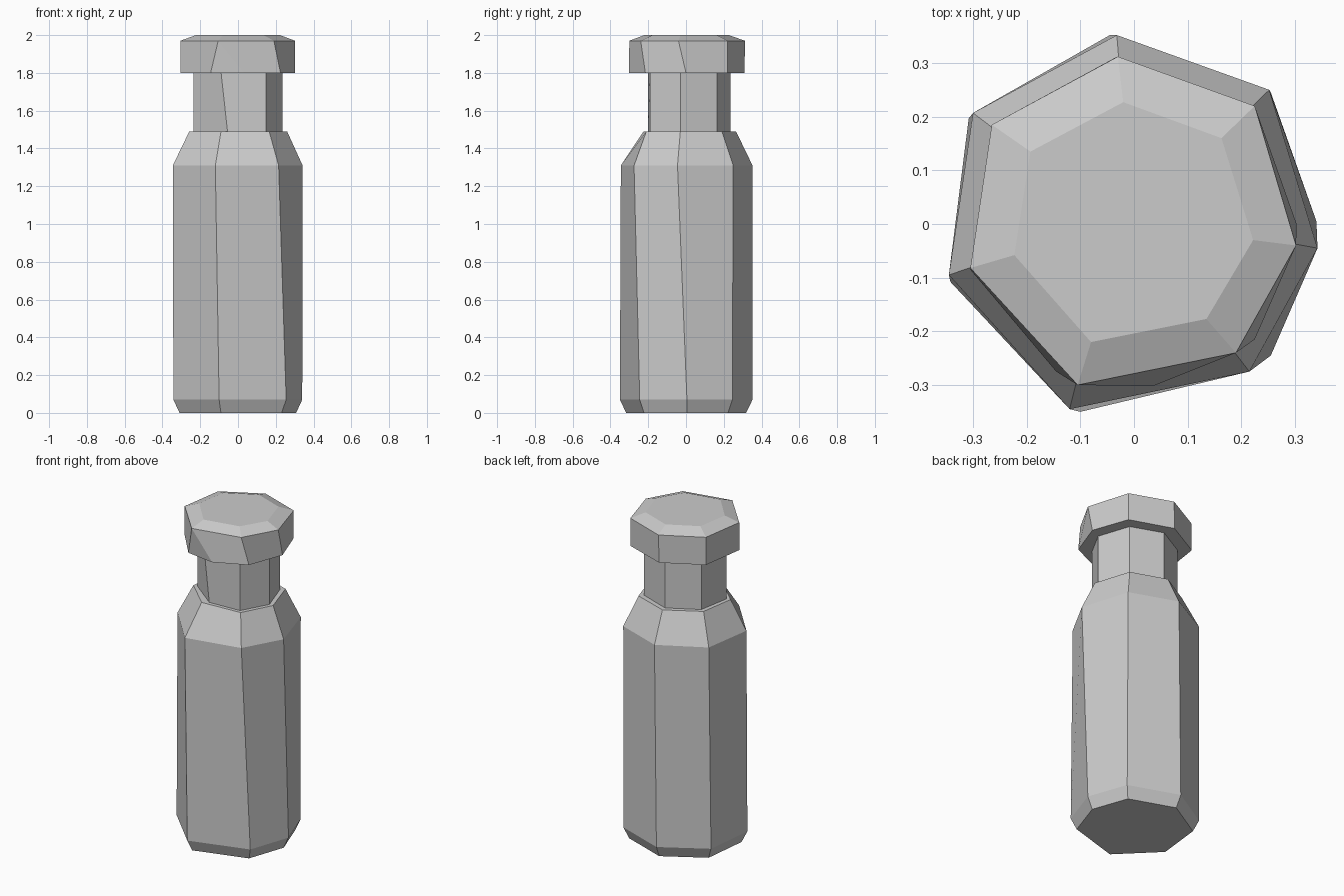
import bpy, bmesh

if "Cube" in bpy.data.objects:
    bpy.data.objects.remove(bpy.data.objects["Cube"])


def loft(name, rings):
    """Closed flat-shaded solid through (z, [(x, y), ...]) rings of equal count."""
    bm = bmesh.new()
    loops = [[bm.verts.new((x, y, z)) for x, y in pts] for z, pts in rings]
    for a, b in zip(loops, loops[1:]):
        for i in range(len(a)):
            j = (i + 1) % len(a)
            bm.faces.new((a[i], a[j], b[j], b[i]))
    bm.faces.new(loops[0][::-1])
    bm.faces.new(loops[-1])
    bmesh.ops.remove_doubles(bm, verts=bm.verts[:], dist=1e-4)
    bmesh.ops.recalc_face_normals(bm, faces=bm.faces[:])
    mesh = bpy.data.meshes.new(name)
    bm.to_mesh(mesh)
    bm.free()
    ob = bpy.data.objects.new(name, mesh)
    bpy.context.collection.objects.link(ob)
    return ob


def scaled(pts, s):
    return [(x * s, y * s) for x, y in pts]


# Bottle body: chamfered base, slightly twisted wall, sloped shoulder
base = [(-.10, -.35), (.255, -.245), (.34, .005), (.255, .245),
        (-.045, .352), (-.308, .197), (-.342, -.108)]
wall_top = [(-.12, -.345), (.215, -.275), (.342, -.045), (.252, .25),
            (-.032, .352), (-.30, .207), (-.345, -.095)]
shoulder = [(-.09, -.225), (.165, -.21), (.26, -.03), (.19, .19),
            (-.025, .265), (-.225, .15), (-.258, -.065)]
loft("bottle_body", [(0, scaled(base, .905)), (.07, base),
                     (1.31, wall_top), (1.49, shoulder)])

# Neck with a slightly dented front corner
neck_back = [(.148, -.19), (.235, -.03), (.17, .165),
             (-.022, .235), (-.2, .137), (-.235, -.06)]
loft("neck", [(1.485, [(-.055, -.2)] + neck_back),
              (1.805, [(-.09, -.2)] + neck_back)])

# Stopper cap: one extra corner along the lower front edge
cap_low = [(-.145, -.275), (.035, -.302), (.225, -.215), (.303, 0),
           (.225, .22), (-.035, .31), (-.265, .185), (-.305, -.085)]
cap_rim = [(-.105, -.30), (-.105, -.30), (.19, -.24), (.302, -.04),
           (.225, .22), (-.03, .312), (-.265, .185), (-.305, -.082)]
cap_top = [(-.08, -.22), (-.08, -.22), (.135, -.177), (.222, -.03),
           (.163, .16), (-.02, .227), (-.193, .135), (-.223, -.058)]


def clean_loft_cap():
    """Loft the cap, collapsing the repeated front corner into triangles."""
    bm = bmesh.new()
    loops = [[bm.verts.new((x, y, z)) for x, y in pts]
             for z, pts in ((1.8, cap_low), (1.97, cap_rim[1:]), (2.0, cap_top[1:]))]
    low, rim, top = loops
    bm.faces.new((low[0], low[1], rim[0]))
    for i in range(7):
        j = (i + 1) % 7
        bm.faces.new((low[i + 1], low[(i + 2) % 8], rim[j], rim[i]))
        bm.faces.new((rim[i], rim[j], top[j], top[i]))
    bm.faces.new(low[::-1])
    bm.faces.new(top)
    bmesh.ops.recalc_face_normals(bm, faces=bm.faces[:])
    mesh = bpy.data.meshes.new("cap")
    bm.to_mesh(mesh)
    bm.free()
    bpy.context.collection.objects.link(bpy.data.objects.new("cap", mesh))


clean_loft_cap()
